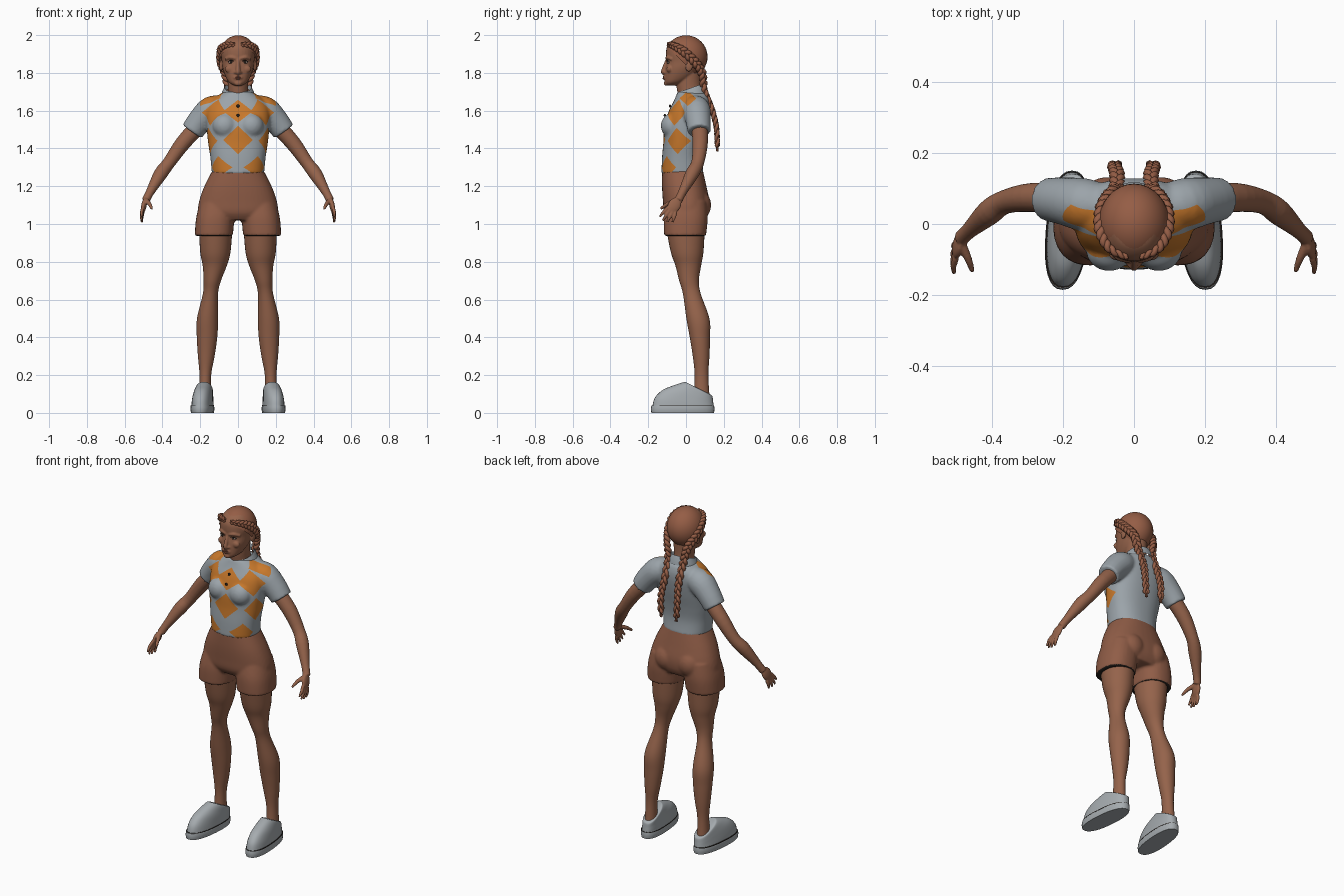
import bpy, bmesh, math
from mathutils import Vector, Matrix

cube = bpy.data.objects.get("Cube")
if cube:
    bpy.data.objects.remove(cube)


def material(name, *rgb):
    m = bpy.data.materials.new(name)
    m.use_nodes = True
    m.diffuse_color = (*rgb, 1)
    m.node_tree.nodes["Principled BSDF"].inputs["Base Color"].default_value = (*rgb, 1)
    return m


SKIN = material("brown skin", .3, .125, .07)
HAIR = material("auburn hair", .3, .11, .06)
SHORTS = material("brown cloth", .28, .11, .063)
GREY = material("grey knit", .33, .37, .4)
ORANGE = material("orange knit", .58, .19, .025)
SHOE = material("pale leather", .38, .41, .43)
DARK = material("dark trim", .02, .015, .012)
LIP = material("lip brown", .22, .075, .045)
EYE = material("eye white", .4, .3, .25)


def spline(pts, k):
    """Catmull-Rom through tuples, k steps per span."""
    out = []
    for i in range(len(pts) - 1):
        a, b, c, d = (Vector(pts[min(max(j, 0), len(pts) - 1)]) for j in range(i - 1, i + 3))
        for s in range(k):
            t = s / k
            out.append(b + .5 * t * ((c - a) + t * ((2*a - 5*b + 4*c - d) + t * (3*b - a - 3*c + d))))
    return out + [Vector(pts[-1])]


def skin_loops(bm, loops, cap=True, closed=True):
    vs = [[bm.verts.new(p) for p in loop] for loop in loops]
    n = len(vs[0])
    for lo, hi in zip(vs, vs[1:]):
        for i in range(n if closed else n - 1):
            j = (i + 1) % n
            bm.faces.new((lo[i], lo[j], hi[j], hi[i]))
    if cap:
        bm.faces.new(vs[0][::-1])
        bm.faces.new(vs[-1])


def stack(bm, secs, n=32, p=2, k=5, shear=0, tilt=0):
    """Horizontal rings: z, centre x, half width, front y, back y."""
    loops, top, low = [], secs[-1][0], secs[0][0]
    for z, cx, rx, yf, yb in spline(secs, k):
        loop = []
        for i in range(n):
            c, s = math.cos(math.tau * i / n), math.sin(math.tau * i / n)
            y = (yf + yb) / 2 + (yb - yf) / 2 * math.copysign(abs(s) ** (2 / p), s)
            x = cx + rx * math.copysign(abs(c) ** (2 / p), c) + shear * y
            loop.append((x, y, z - tilt * (z - low) / (top - low) * (y - (yf + yb) / 2)))
        loops.append(loop)
    skin_loops(bm, loops)


def tube(bm, pts, n=14, k=4):
    """Round limb through points x, y, z, radius."""
    ps = spline(pts, k)
    axis = (ps[-1] - ps[0]).to_3d()
    ref = Vector([(1, 0, 0), (0, 1, 0), (0, 0, 1)][min(range(3), key=lambda i: abs(axis[i]))])
    loops = []
    for i, q in enumerate(ps):
        t = (ps[min(i + 1, len(ps) - 1)] - ps[max(i - 1, 0)]).to_3d().normalized()
        u = t.cross(ref).normalized()
        v = t.cross(u)
        loops.append([q.to_3d() + q[3] * (u * math.cos(math.tau * j / n) + v * math.sin(math.tau * j / n))
                      for j in range(n)])
    skin_loops(bm, loops)


def ball(bm, c, r, frame=Matrix()):
    m = Matrix.Translation(c) @ frame @ Matrix.Diagonal((*r, 1))
    return bmesh.ops.create_uvsphere(bm, u_segments=32, v_segments=20, radius=1, matrix=m)


def finish(name, bm, mats, mirror=False, voxel=0, smooth=4, angle=60):
    bmesh.ops.recalc_face_normals(bm, faces=bm.faces)
    me = bpy.data.meshes.new(name)
    bm.to_mesh(me)
    ob = bpy.data.objects.new(name, me)
    bpy.context.collection.objects.link(ob)
    if mirror:
        ob.modifiers.new("mirror", "MIRROR").use_mirror_merge = False
    if voxel:
        ob.modifiers.new("blend", "REMESH").voxel_size = voxel
        s = ob.modifiers.new("soften", "SMOOTH")
        s.iterations, s.factor = smooth, .5
    deps = bpy.context.evaluated_depsgraph_get()
    me = bpy.data.meshes.new_from_object(ob.evaluated_get(deps))
    ob.modifiers.clear()
    ob.data = me
    me.materials.clear()
    for m in mats:
        me.materials.append(m)
    for f in me.polygons:
        f.use_smooth, f.material_index = True, 0
    me.set_sharp_from_angle(angle=math.radians(angle))
    return ob


# Head, face and neck
bm = bmesh.new()
stack(bm, [(1.733, 0, .022, -.105, -.05), (1.75, 0, .048, -.112, -.01), (1.78, 0, .066, -.113, .04),
           (1.82, 0, .08, -.11, .075), (1.86, 0, .086, -.103, .095), (1.9, 0, .09, -.106, .1),
           (1.94, 0, .084, -.1, .09), (1.975, 0, .06, -.07, .065), (1.99, 0, .03, -.03, .03)], p=2.2)
stack(bm, [(1.63, 0, .07, -.04, .11), (1.69, 0, .056, -.045, .09), (1.74, 0, .054, -.05, .08), (1.82, 0, .06, -.04, .08)])
tube(bm, [(0, -.098, 1.872, .009), (0, -.114, 1.83, .011), (0, -.12, 1.805, .013), (0, -.112, 1.795, .01)])
ball(bm, (0, -.105, 1.745), (.02, .012, .014))
ball(bm, (0, -.107, 1.775), (.026, .013, .014))
for s in (-1, 1):
    ball(bm, (s * .013, -.111, 1.802), (.01, .01, .008))
    ball(bm, (s * .09, .018, 1.838), (.009, .02, .032), Matrix.Rotation(-.2, 4, "X"))
    ball(bm, (s * .045, -.088, 1.82), (.025, .015, .02))
    tube(bm, [(s * .01, -.101, 1.875, .008), (s * .04, -.097, 1.882, .009), (s * .068, -.075, 1.872, .007)])
finish("head", bm, [SKIN], voxel=.0045, smooth=3)

# Eyes and lips
bm = bmesh.new()
ball(bm, (.037, -.091, 1.856), (.014, .009, .007))
finish("eyes", bm, [EYE], mirror=True)
bm = bmesh.new()
ball(bm, (.037, -.0985, 1.856), (.006, .003, .006))
tube(bm, [(.022, -.1, 1.861, .002), (.037, -.102, 1.866, .0025), (.053, -.093, 1.86, .002)], n=8)
finish("irises_and_lashes", bm, [DARK], mirror=True)
bm = bmesh.new()
for z, w in ((1.779, .004), (1.77, .005)):
    tube(bm, [(-.024, -.108, 1.775, .002), (0, -.119, z, w), (.024, -.108, 1.775, .002)], n=10)
finish("lips", bm, [LIP])

# Hair cap trimmed along the hairline
bm = bmesh.new()
ball(bm, (0, 0, 1.885), (.101, .114, .114))
bmesh.ops.bisect_plane(bm, geom=bm.verts[:] + bm.edges[:] + bm.faces[:], plane_co=(0, -.1, 1.94),
                       plane_no=(0, .7, .71), clear_inner=True)
finish("hair_cap", bm, [HAIR])

# Plaits along the scalp and down the back, three woven strands each
bm = bmesh.new()
path = spline([(.02, -.094, 1.95), (.07, -.068, 1.945), (.095, -.015, 1.915), (.092, .045, 1.86),
               (.068, .085, 1.8), (.05, .098, 1.71), (.048, .14, 1.6), (.055, .162, 1.5), (.05, .166, 1.385)], 12)
for strand in range(3):
    pts = []
    for i, c in enumerate(path):
        f = i / (len(path) - 1)
        a = math.tau * (8 * f + strand / 3)
        out = Vector((c.x, c.y, 0)).normalized() if f < .6 else Vector((0, 1, 0))
        t = (path[min(i + 1, len(path) - 1)] - path[max(i - 1, 0)]).normalized()
        side = t.cross(out).normalized()
        w = .014 * min(1, .5 + 2 * f) * (1 - .5 * max(0, f - .5))
        if f > .96:
            w *= .5
        pts.append((*(c + side * w * math.sin(a) + out * w * .5 * math.sin(2 * a)), w * .85))
    tube(bm, pts, n=8, k=2)
finish("plaits", bm, [HAIR], mirror=True)

# Polo shirt body with sleeves
bm = bmesh.new()
stack(bm, [(1.265, 0, .138, -.13, .093), (1.35, 0, .146, -.127, .085), (1.43, 0, .158, -.12, .095),
           (1.52, 0, .167, -.115, .115), (1.6, 0, .168, -.09, .128), (1.65, 0, .145, -.065, .128),
           (1.685, 0, .1, -.05, .118), (1.7, 0, .07, -.045, .105)], n=48, p=2.3)
for s in (-1, 1):
    ball(bm, (s * .07, -.075, 1.52), (.065, .058, .065))
    tube(bm, [(s * .07, .045, 1.62, .06), (s * .14, .055, 1.603, .074), (s * .2, .065, 1.547, .067),
              (s * .243, .07, 1.49, .061)], n=24)
shirt = finish("shirt", bm, [GREY, ORANGE], voxel=.008)

# Cut knitted diamonds: centre, horizontal direction, half width, half height
front, flank = Vector((1, 0, 0)), Vector((.5, .86, 0))
diamonds = [((0, -.13, 1.445), front, .078, .075), ((0, -.1, 1.597), front, .078, .06)]
for s in (-1, 1):
    turn = Vector((s * flank.x, flank.y, 0))
    for c, a, b in (((.145, -.06, 1.59), .07, .07), ((.148, -.045, 1.44), .065, .07), ((.1, -.1, 1.3), .06, .06)):
        diamonds.append(((s * c[0], c[1], c[2]), turn, a, b))
    diamonds.append(((s * .135, .01, 1.665), Vector((0, 1, 0)), .045, .04))
bm = bmesh.new()
bm.from_mesh(shirt.data)
for c, h, a, b in diamonds:
    c = Vector(c)
    near = lambda f: (f.calc_center_median() - c).length < .13
    for sx in (-1, 1):
        for sz in (-1, 1):
            fs = [f for f in bm.faces if near(f)]
            geom = fs + list({e for f in fs for e in f.edges}) + list({v for f in fs for v in f.verts})
            no = h * sx / a + Vector((0, 0, sz / b))
            bmesh.ops.bisect_plane(bm, geom=geom, plane_co=c + h * sx * a, plane_no=no)
    for f in bm.faces:
        d = f.calc_center_median() - c
        if d.length < .12 and abs(d.dot(h)) / a + abs(d.z) / b < 1:
            f.material_index = 1
bm.to_mesh(shirt.data)

# Folded collar, open at the throat, and buttons
bm = bmesh.new()
loops = []
for rx, ry, z in ((.094, .088, 1.672), (.083, .082, 1.7), (.072, .072, 1.722), (.064, .068, 1.7)):
    angles = [math.radians(-72 + 324 * i / 36) for i in range(37)]
    loops.append([(rx * math.cos(a), .03 + ry * math.sin(a), z + .025 * math.sin(a)) for a in angles])
skin_loops(bm, loops, cap=False, closed=False)
bmesh.ops.solidify(bm, geom=bm.faces[:], thickness=.005)
finish("collar", bm, [GREY])
bm = bmesh.new()
for y, z in ((-.085, 1.625), (-.112, 1.575)):
    ball(bm, (0, y, z), (.008, .006, .008))
finish("buttons", bm, [DARK])

# Shorts
bm = bmesh.new()
stack(bm, [(1.02, 0, .19, -.09, .1), (1.06, 0, .212, -.115, .12), (1.12, 0, .206, -.122, .124),
           (1.2, 0, .178, -.127, .108), (1.29, 0, .132, -.126, .088)], n=40, p=2.3)
for s in (-1, 1):
    stack(bm, [(.937, s * .128, .101, -.116, .106), (1.03, s * .12, .102, -.116, .115), (1.12, s * .1, .1, -.1, .11)], p=2.3)
    ball(bm, (s * .075, .055, 1.1), (.08, .078, .085))
shorts = finish("shorts", bm, [SHORTS, DARK], voxel=.008, smooth=3)
for f in shorts.data.polygons:
    f.material_index = int(f.normal.z < -.7 and f.center.z < .96)

# Legs
bm = bmesh.new()
stack(bm, [(.98, .118, .089, -.106, .1), (.85, .12, .08, -.08, .092), (.78, .123, .064, -.056, .08),
           (.7, .136, .046, -.036, .068), (.63, .146, .04, -.016, .078), (.5, .161, .056, .002, .124),
           (.4, .164, .054, .02, .127), (.3, .168, .044, .036, .124), (.2, .173, .031, .046, .118),
           (.08, .176, .034, .04, .125)])
finish("legs", bm, [SKIN], mirror=True)

# Arms with hands
bm = bmesh.new()
tube(bm, [(.19, .07, 1.54, .044), (.29, .075, 1.43, .041), (.365, .062, 1.325, .034), (.41, .032, 1.265, .036),
          (.465, -.018, 1.17, .023), (.488, -.04, 1.125, .022)], n=20)
along = Vector((.2, -.5, -.85)).normalized()
across = Vector((0, -.86, .5)).normalized()
thick = along.cross(across)
palm = Vector((.498, -.062, 1.098))
ball(bm, palm, (.034, .014, .046), Matrix((across, thick, along)).transposed().to_4x4())
for i, length in zip((-1.5, -.5, .5, 1.5), (.055, .07, .075, .065)):
    base = palm + along * .028 + across * i * .016
    mid = base + along * length * .5 + across * i * .005
    tip = base + along * length + across * i * .008 - Vector((.008, 0, 0))
    tube(bm, [(*base, .01), (*mid, .009), (*tip, .006)], n=10)
tube(bm, [(.488, -.055, 1.125, .014), (.468, -.1, 1.105, .011), (.456, -.135, 1.08, .007)], n=10)
finish("arms", bm, [SKIN], mirror=True, voxel=.0045, smooth=3)

# Shoes
bm = bmesh.new()
stack(bm, [(0, .187, .058, -.183, .148), (.02, .187, .061, -.186, .151), (.038, .187, .059, -.183, .149)],
      p=2.4, shear=-.08, k=2)
finish("soles", bm, [SHOE], mirror=True, angle=40)
bm = bmesh.new()
stack(bm, [(.036, .186, .057, -.178, .146), (.06, .186, .055, -.165, .146), (.085, .185, .052, -.125, .145),
           (.105, .184, .048, -.07, .143), (.125, .182, .043, -.015, .14), (.13, .181, .036, -.005, .132)],
      p=2.4, shear=-.08, tilt=.5)
finish("shoe_uppers", bm, [SHOE], mirror=True)
bm = bmesh.new()
stack(bm, [(.036, .187, .06, -.181, .1485), (.04, .187, .06, -.181, .1485)], p=2.4, shear=-.08, k=1)
finish("shoe_welts", bm, [DARK], mirror=True)
